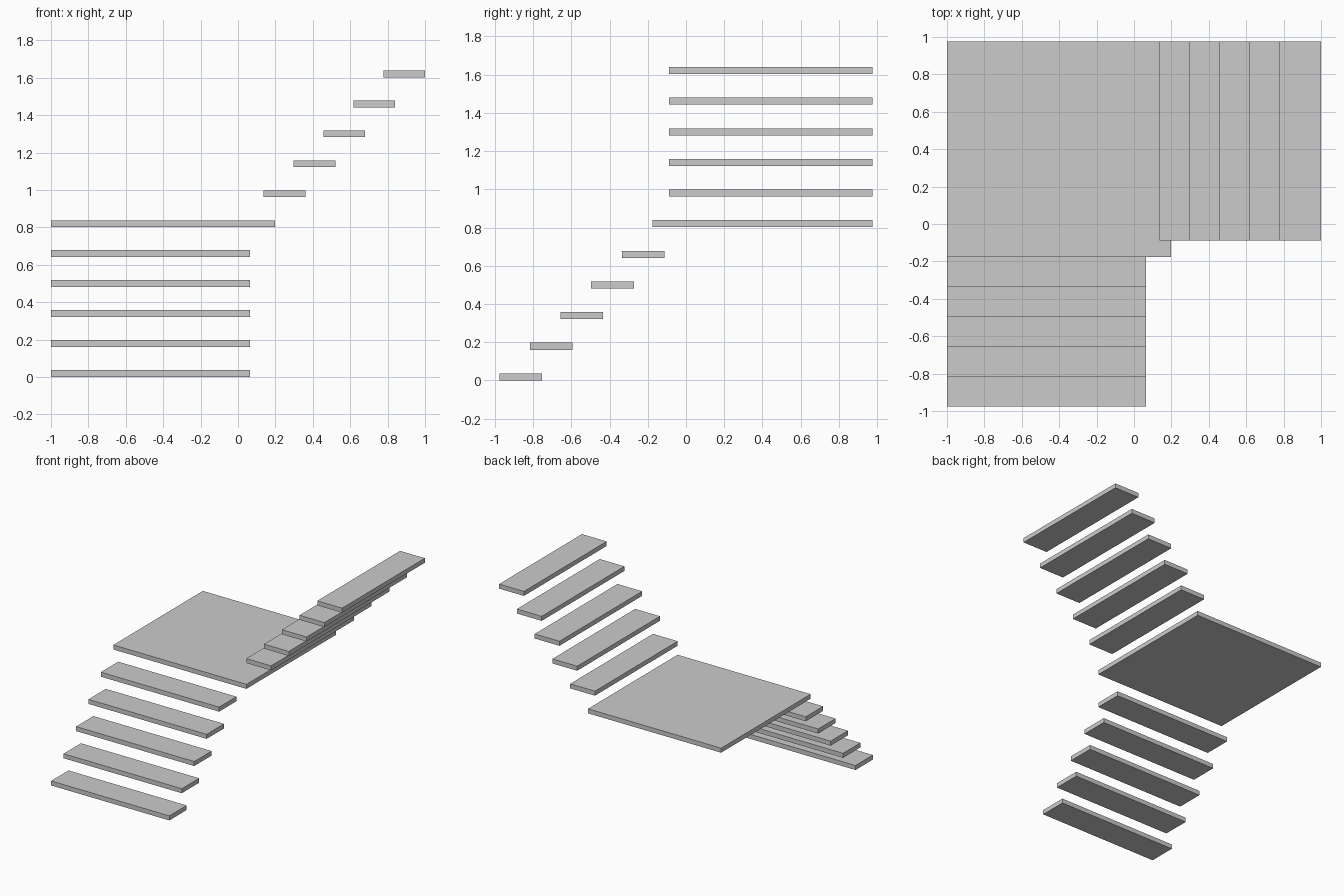
import bpy

if "Cube" in bpy.data.objects:
    bpy.data.objects.remove(bpy.data.objects["Cube"])

STEPS = 5          # treads per flight
RISE = 0.1603      # vertical distance between treads
GOING = 0.16       # horizontal distance between treads
DEPTH = 0.223      # tread depth
WIDTH = 1.065      # tread width
THICK = 0.037
X0, Y0, Y1 = -1.0, -0.976, 0.976


def slab(name, x0, x1, y0, y1, level):
    z0 = level * RISE
    bpy.ops.mesh.primitive_cube_add(
        size=1, location=((x0 + x1) / 2, (y0 + y1) / 2, z0 + THICK / 2))
    ob = bpy.context.object
    ob.name = name
    ob.scale = (x1 - x0, y1 - y0, THICK)
    bpy.ops.object.transform_apply(location=False, rotation=False, scale=True)


# Lower flight, climbing towards +y
for i in range(STEPS):
    y = Y0 + i * GOING
    slab(f"lower_tread_{i + 1}", X0, X0 + WIDTH, y, y + DEPTH, i)

# Corner landing
slab("landing", X0, 0.199, Y0 + STEPS * GOING, Y1, STEPS)

# Upper flight, climbing towards +x
for i in range(STEPS):
    x = 1.0 - DEPTH - (STEPS - 1 - i) * GOING
    slab(f"upper_tread_{i + 1}", x, x + DEPTH, Y1 - WIDTH, Y1, STEPS + 1 + i)
